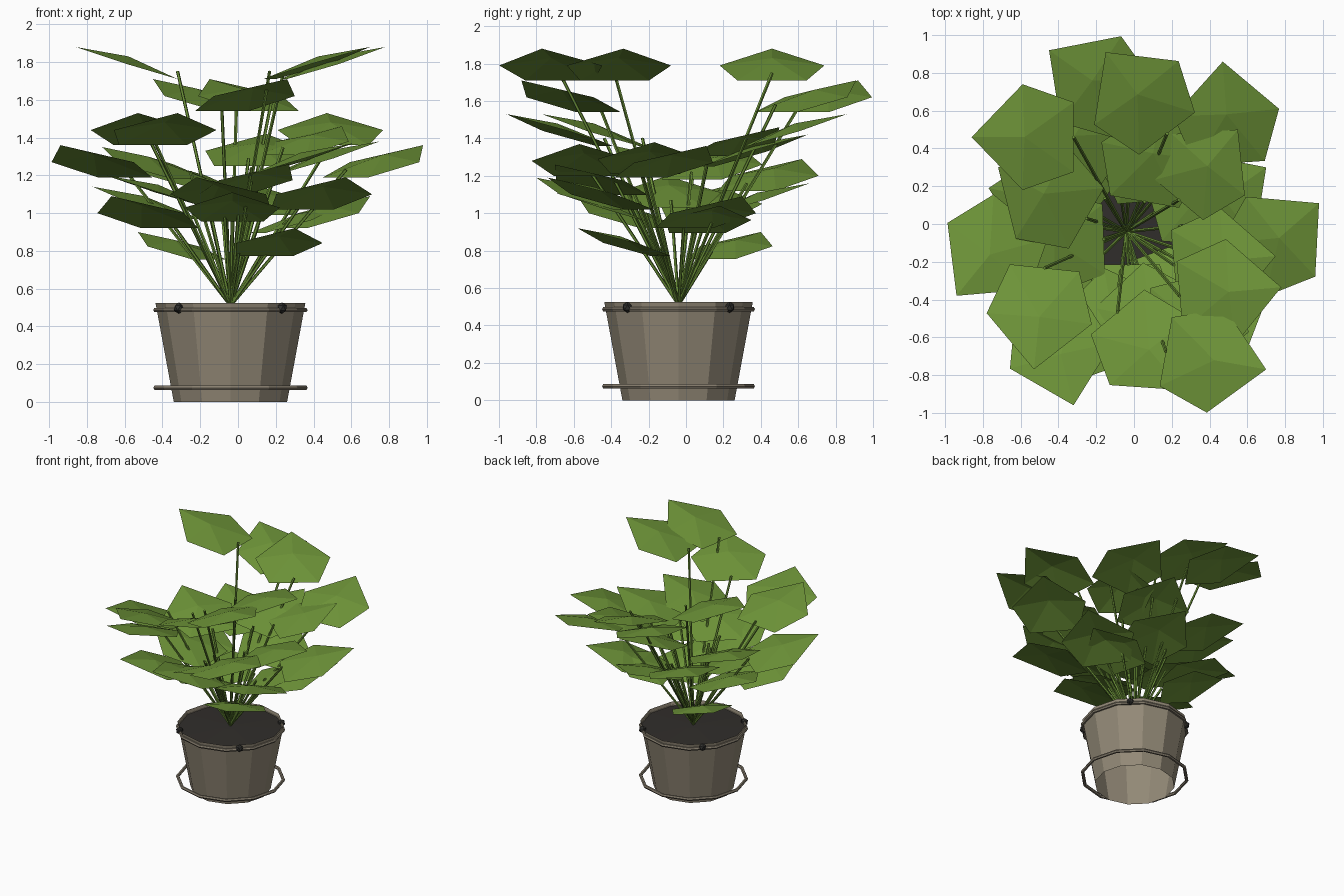
import bpy, bmesh, math
from mathutils import Vector

if "Cube" in bpy.data.objects:
    bpy.data.objects.remove(bpy.data.objects["Cube"])

CX, CY = -0.04, -0.04          # pot axis


def material(name, rgb):
    m = bpy.data.materials.new(name)
    m.diffuse_color = (*rgb, 1)
    m.use_nodes = True
    m.node_tree.nodes["Principled BSDF"].inputs["Base Color"].default_value = m.diffuse_color
    return m


CLAY = material("weathered_wood", (0.295, 0.255, 0.187))
HOOP = material("hoop_metal", (0.24, 0.207, 0.155))
DARK = material("dark_bolt", (0.03, 0.03, 0.028))
SOIL = material("soil", (0.03, 0.027, 0.024))
LEAF = material("leaf_green", (0.155, 0.296, 0.04))
STEM = material("stem_green", (0.14, 0.27, 0.037))


def finish(bm, name, mat):
    me = bpy.data.meshes.new(name)
    bm.to_mesh(me)
    bm.free()
    me.materials.append(mat)
    ob = bpy.data.objects.new(name, me)
    bpy.context.collection.objects.link(ob)
    return ob


def lathe(name, profile, sides, mat, closed=False, cap_last=False):
    """Revolve (radius, height) points around the pot axis."""
    bm = bmesh.new()
    rings = []
    for r, z in profile:
        rings.append([bm.verts.new((CX + r * math.cos(2 * math.pi * i / sides),
                                    CY + r * math.sin(2 * math.pi * i / sides), z))
                      for i in range(sides)])
    pairs = list(zip(rings, rings[1:]))
    if closed:
        pairs.append((rings[-1], rings[0]))
    for a, b in pairs:
        for i in range(sides):
            j = (i + 1) % sides
            bm.faces.new((a[i], a[j], b[j], b[i]))
    if cap_last:
        bm.faces.new(rings[-1])
    return finish(bm, name, mat)


# Pot: tapered, faceted, thin-walled tub, open underneath
lathe("pot", [(0.30, 0), (0.397, 0.525)], 12, CLAY)
lathe("soil", [(0.391, 0.495), (0.06, 0.505)], 12, SOIL, cap_last=True)

# Hoops: one tight under the rim, one loose near the foot
for name, z in (("upper_hoop", 0.487), ("lower_hoop", 0.075)):
    tube = [(0.396 + 0.013 * math.cos(a * math.pi / 3),
             z + 0.013 * math.sin(a * math.pi / 3)) for a in range(6)]
    lathe(name, tube, 12, HOOP, closed=True)

# Bolts on the four diagonals
for k in range(4):
    a = math.radians(45 + 90 * k)
    bm = bmesh.new()
    bmesh.ops.create_icosphere(bm, subdivisions=1, radius=0.03)
    bmesh.ops.translate(bm, verts=bm.verts,
                        vec=(CX + 0.385 * math.cos(a), CY + 0.385 * math.sin(a), 0.497))
    finish(bm, "rim_bolt", DARK)


def stem(end):
    """Straight thin stalk from the pot centre to a leaf."""
    start = Vector((CX, CY, 0.51))
    d = end - start
    bm = bmesh.new()
    bmesh.ops.create_cone(bm, cap_ends=True, segments=5, radius1=0.009,
                          radius2=0.009, depth=d.length)
    rot = d.to_track_quat('Z', 'Y').to_matrix()
    bmesh.ops.rotate(bm, verts=bm.verts, matrix=rot, cent=(0, 0, 0))
    bmesh.ops.translate(bm, verts=bm.verts, vec=(start + end) / 2)
    finish(bm, "stem", STEM)


# Leaf outline: along, across, height (tip first)
OUTLINE = [(0.54, 0, 0.17), (0.27, 0.28, 0.08), (0.0, 0.185, 0.0),
           (0.0, -0.185, 0.0), (0.27, -0.28, 0.08)]


def leaf(tx, ty, tz, heading, s=1.0):
    a = math.radians(heading)
    f, side = Vector((math.cos(a), math.sin(a), 0)), Vector((-math.sin(a), math.cos(a), 0))
    base = Vector((tx, ty, tz)) - s * (0.54 * f + Vector((0, 0, 0.17)))

    def place(u, v, h):
        return base + s * (u * f + v * side + Vector((0, 0, h)))
    bm = bmesh.new()
    rim = [bm.verts.new(place(*p)) for p in OUTLINE]
    mid = bm.verts.new(place(0.26, 0, 0.12))
    for i in range(5):
        bm.faces.new((mid, rim[i], rim[(i + 1) % 5]))
    finish(bm, "leaf", LEAF)
    stem(base + Vector((0, 0, 0.04)))


# Leaves from the crown down: tip position, heading, size
LEAVES = [
    (-0.86, 0.46, 1.88, 180), (0.70, -0.77, 1.88, -10), (0.78, -0.335, 1.88, 5),
    (-0.45, 0.92, 1.71, 145), (-0.15, 0.91, 1.71, 127), (0.26, -0.88, 1.71, -50),
    (-0.32, -0.96, 1.53, 284), (-0.53, -0.77, 1.53, 264), (0.47, 0.86, 1.53, 94),
    (-0.94, -0.38, 1.36, 231), (0.98, 0.11, 1.36, 41), (0.55, 0.50, 1.46, 50, 0.9),
    (0.75, -0.17, 1.38, 5), (0.61, -0.57, 1.37, -5), (-0.72, 0.30, 1.35, 150),
    (0.15, 0.65, 1.42, 80),
    (0.57, -0.74, 1.19, -65), (-0.22, -0.80, 1.19, -115), (0.27, -0.70, 1.26, -47, 0.95),
    (-0.03, -0.70, 1.11, -90, 0.9), (-0.67, -0.58, 1.09, 235), (0.70, 0.30, 1.09, 35),
    (0.05, 0.66, 1.16, 95), (-0.55, 0.62, 1.29, 147), (-0.77, 0.19, 1.14, 168),
    (-0.70, -0.10, 1.20, 182),
    (-0.53, 0.40, 0.90, 145, 0.85), (0.30, -0.58, 0.92, -70, 0.87),
    (0.55, 0.18, 1.04, 15, 0.85),
]
for spec in LEAVES:
    leaf(*spec)
